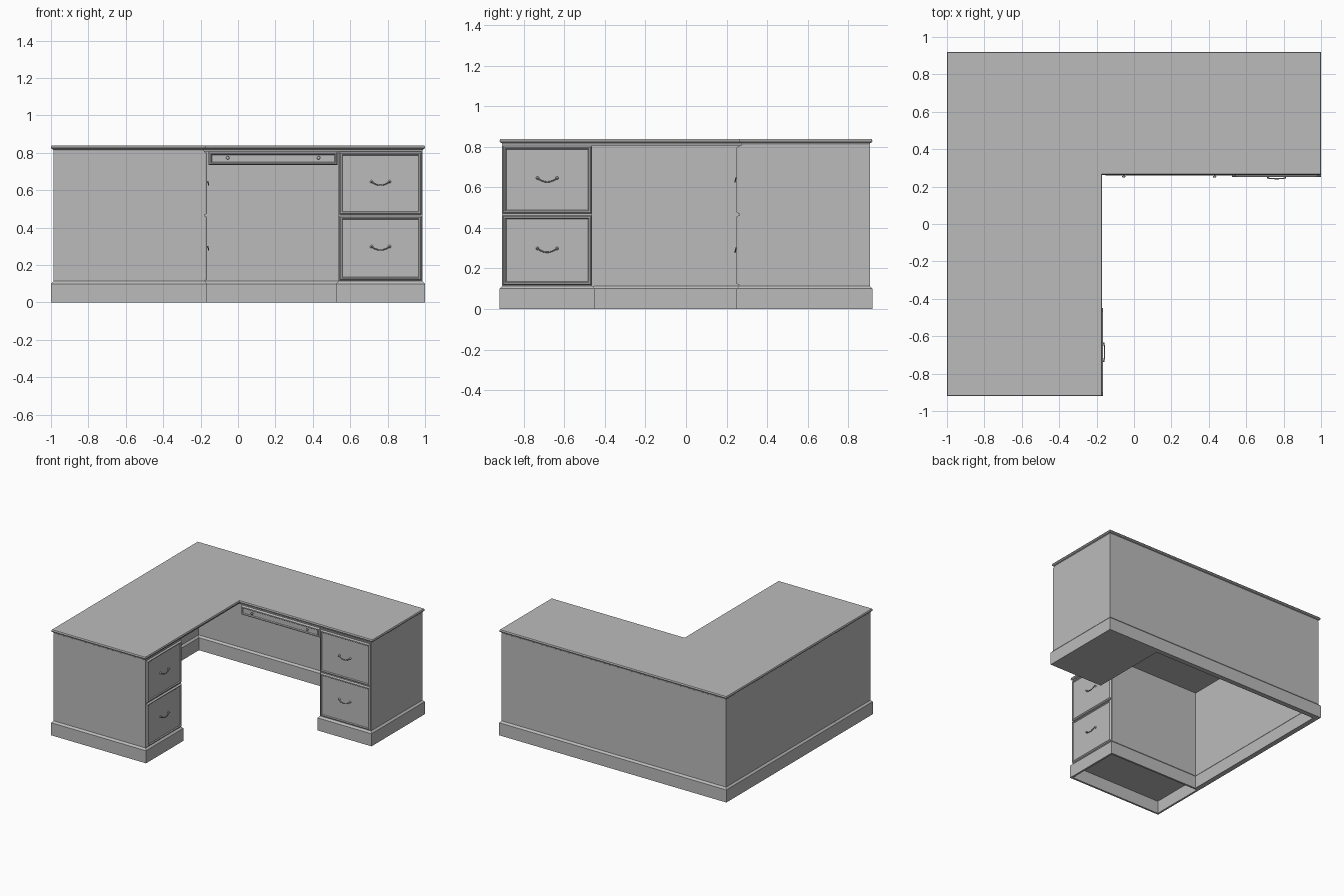
import bpy, bmesh, math
from mathutils import Vector

old = bpy.data.objects.get("Cube")
if old:
    bpy.data.objects.remove(old, do_unlink=True)

grey = bpy.data.materials.new("plain grey")
grey.use_nodes = True
grey.diffuse_color = (0.5, 0.5, 0.5, 1)
grey.node_tree.nodes["Principled BSDF"].inputs["Base Color"].default_value = (0.5, 0.5, 0.5, 1)

TO_FRONT = (math.pi / 2, 0, 0)            # local z becomes -y
TO_LEFT = (math.pi / 2, 0, math.pi / 2)   # local z becomes +x


def inset(outline, d):
    """Move every edge of a counter-clockwise right-angled outline inward by d."""
    pts = [Vector(p) for p in outline]
    out = []
    for i, p in enumerate(pts):
        a = (p - pts[i - 1]).normalized()
        b = (pts[(i + 1) % len(pts)] - p).normalized()
        out.append(p + d * (Vector((-a.y, a.x)) + Vector((-b.y, b.x))))
    return out


def loft(name, outline, layers, loc=(0, 0, 0), rot=(0, 0, 0)):
    """Stack inset copies of an outline; layers are (inset, height)."""
    bm = bmesh.new()
    rings = [[bm.verts.new((p.x, p.y, z)) for p in inset(outline, d)] for d, z in layers]
    n = len(outline)
    for lo, hi in zip(rings, rings[1:]):
        for i in range(n):
            j = (i + 1) % n
            bm.faces.new((lo[i], lo[j], hi[j], hi[i]))
    bm.faces.new(rings[0][::-1])
    bm.faces.new(rings[-1])
    me = bpy.data.meshes.new(name)
    bm.to_mesh(me)
    bm.free()
    me.materials.append(grey)
    ob = bpy.data.objects.new(name, me)
    ob.location, ob.rotation_euler = loc, rot
    bpy.context.collection.objects.link(ob)
    return ob


def rect(x0, x1, y0, y1):
    return [(x0, y0), (x1, y0), (x1, y1), (x0, y1)]


def drawer_front(name, w, h, loc, rot):
    """Stepped frame around a sunken flat panel."""
    loft(name, rect(-w / 2, w / 2, -h / 2, h / 2),
         [(0, -0.005), (0, 0.004), (0.006, 0.013), (0.012, 0.013), (0.017, 0.007)], loc, rot)


def turned(name, profile, loc, rot, offset=(0, 0)):
    """Small round fitting; profile is (radius, height)."""
    bm = bmesh.new()
    n = 12
    rings = [[bm.verts.new((offset[0] + r * math.cos(k * math.tau / n),
                            offset[1] + r * math.sin(k * math.tau / n), z))
              for k in range(n)] for r, z in profile]
    for lo, hi in zip(rings, rings[1:]):
        for i in range(n):
            bm.faces.new((lo[i], lo[(i + 1) % n], hi[(i + 1) % n], hi[i]))
    bm.faces.new(rings[-1])
    for f in bm.faces:
        f.smooth = True
    me = bpy.data.meshes.new(name)
    bm.to_mesh(me)
    bm.free()
    me.materials.append(grey)
    ob = bpy.data.objects.new(name, me)
    ob.location, ob.rotation_euler = loc, rot
    bpy.context.collection.objects.link(ob)


def handle(name, loc, rot):
    """Sagging bail held by two small posts."""
    cu = bpy.data.curves.new(name, 'CURVE')
    cu.dimensions = '3D'
    cu.bevel_depth = 0.003
    cu.bevel_resolution = 2
    cu.use_fill_caps = True
    sp = cu.splines.new('POLY')
    n = 13
    sp.points.add(n - 1)
    for i, p in enumerate(sp.points):
        t = 2 * i / (n - 1) - 1
        p.co = (0.05 * t, 0.02 * t * t - 0.01, 0.021 - 0.004 * t * t, 1)
    cu.materials.append(grey)
    ob = bpy.data.objects.new(name, cu)
    ob.location, ob.rotation_euler = loc, rot
    bpy.context.collection.objects.link(ob)
    for side in (-1, 1):
        turned(name + "_post", [(0.008, 0.006), (0.008, 0.009), (0.004, 0.010), (0.004, 0.021)],
               loc, rot, (side * 0.048, 0.009))


# L-shaped top with moulded edge
loft("desk_top", [(-1, -0.92), (-0.17, -0.92), (-0.17, 0.262), (1, 0.262), (1, 0.92), (-1, 0.92)],
     [(0.014, 0.808), (0.011, 0.818), (0.003, 0.822), (0, 0.83), (0.004, 0.84)])

# Plinths: hollow one under the front pedestal, closed one for walls and the other pedestal
front_foot = rect(-1, -0.165, -0.92, -0.45)
wall_foot = [(-1, -0.465), (-0.96, -0.465), (-0.96, 0.88), (0.525, 0.88),
             (0.525, 0.25), (1, 0.25), (1, 0.92), (-1, 0.92)]
loft("front_plinth", front_foot, [(0.015, 0.1), (0.015, 0), (0, 0), (0, 0.1), (0.013, 0.114)])
loft("wall_plinth", wall_foot, [(0, 0), (0, 0.1), (0.013, 0.114)])

# Carcass above the plinths
loft("front_pedestal", front_foot, [(0.013, 0.11), (0.013, 0.81)])
loft("walls_and_side_pedestal",
     [(x, y - 0.02 if y == -0.465 else y) for x, y in wall_foot],
     [(0.013, 0.11), (0.013, 0.81)])

# Drawers of both pedestals
FACE_X, FACE_Y = -0.178, 0.263
for label, z, h in (("upper", 0.637, 0.333), ("lower", 0.29, 0.343)):
    for side, loc, rot in (("side", (0.762, FACE_Y, z), TO_FRONT),
                           ("front", (FACE_X, -0.685, z), TO_LEFT)):
        drawer_front(f"{side}_{label}_drawer", 0.438, h, loc, rot)
        handle(f"{side}_{label}_handle", loc, rot)

# Shallow pencil drawer over the knee space
loft("pencil_drawer_box", rect(-0.155, 0.53, 0.275, 0.7), [(0, 0.74), (0, 0.81)])
PENCIL = (0.188, 0.272, 0.77)
drawer_front("pencil_drawer", 0.69, 0.072, PENCIL, TO_FRONT)
for x in (-0.243, 0.243):
    turned("pencil_drawer_knob",
           [(0.004, 0.005), (0.004, 0.014), (0.009, 0.017), (0.009, 0.021), (0.005, 0.024)],
           PENCIL, TO_FRONT, (x, 0.003))
